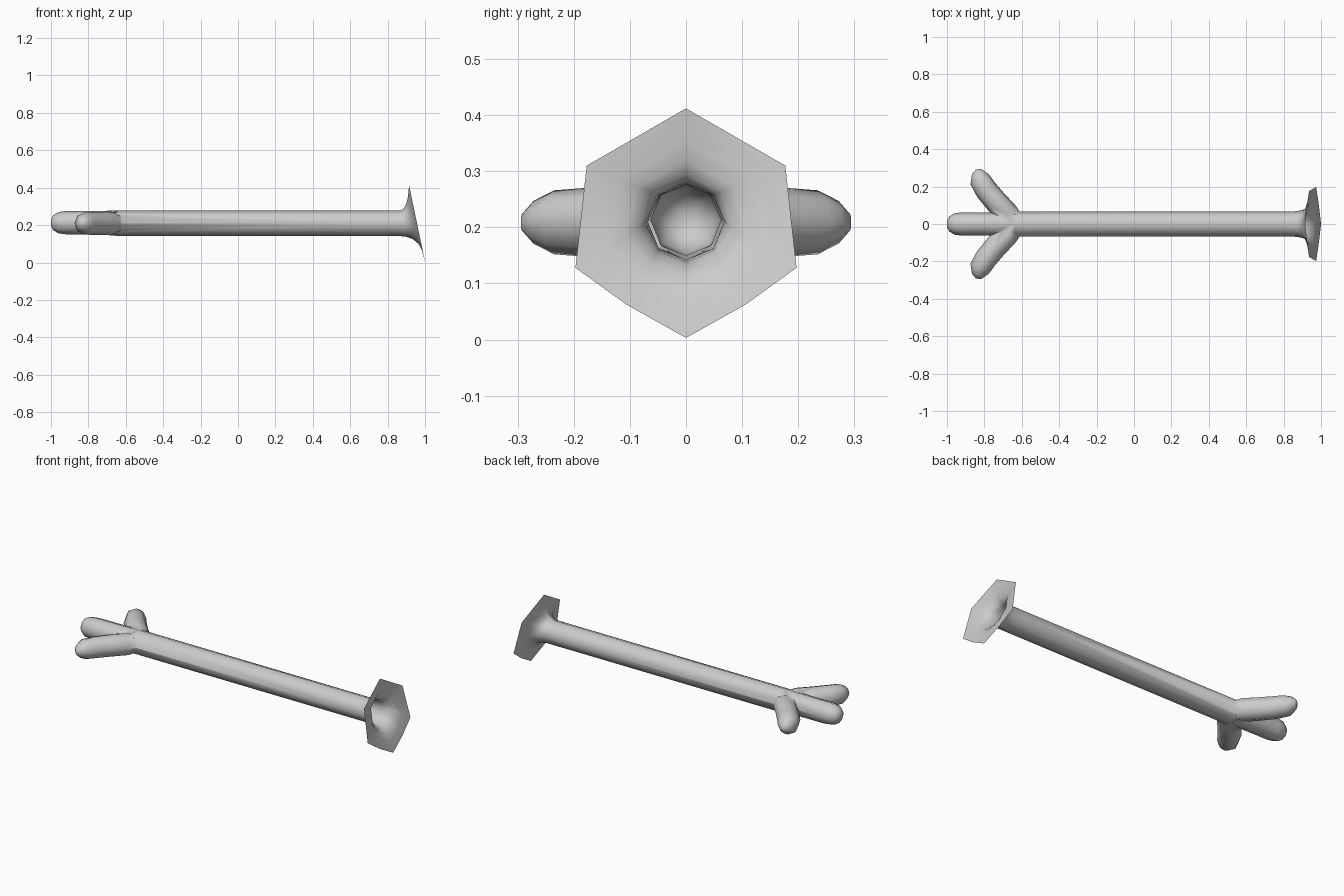
import bpy, bmesh, math
from mathutils import Vector

if "Cube" in bpy.data.objects:
    bpy.data.objects.remove(bpy.data.objects["Cube"])

SIDES = 8
AXIS_Z = 0.21
R = 0.068


def rim_x(z):
    """Slanted plane of the flared mouth."""
    return 1.0 - 0.085 * (z - 0.003) / 0.409


def circle(center, direction, radius):
    """Eight-sided ring around a path point, first corner on top."""
    side = Vector((0, 0, 1)).cross(direction).normalized()
    return [center + radius * (math.cos(a) * Vector((0, 0, 1)) + math.sin(a) * side)
            for a in (2 * math.pi * i / SIDES for i in range(SIDES))]


def solid(name, rings):
    """Closed solid bridged through a list of rings."""
    bm = bmesh.new()
    loops = [[bm.verts.new(p) for p in ring] for ring in rings]
    for a, b in zip(loops, loops[1:]):
        for i in range(SIDES):
            j = (i + 1) % SIDES
            bm.faces.new((a[i], a[j], b[j], b[i]))
    bm.faces.new(loops[0])
    bm.faces.new(loops[-1])
    bmesh.ops.recalc_face_normals(bm, faces=bm.faces)
    mesh = bpy.data.meshes.new(name)
    bm.to_mesh(mesh)
    bm.free()
    obj = bpy.data.objects.new(name, mesh)
    bpy.context.collection.objects.link(obj)
    return obj


# Stem with the middle finger at its left end
stem = [(-1.0, 0.018), (-0.988, 0.04), (-0.96, 0.057), (-0.92, 0.062),
        (-0.74, 0.063), (-0.64, R), (0.80, R), (0.86, R)]
rings = [circle(Vector((x, 0, AXIS_Z + (0.003 if x < -0.7 else 0))), Vector((1, 0, 0)), r)
         for x, r in stem]

# Flare blending from the round stem to the faceted slanted mouth
half = [(0, 0.412), (0.177, 0.31), (0.197, 0.128), (0.107, 0.063), (0, 0.003)]
outline = half + [(-y, z) for y, z in half[3:0:-1]]
rim = [Vector((rim_x(z), y, z)) for y, z in outline]
tube_end = rings[-1]
if tube_end[1].y < 0:
    rim = [rim[0]] + rim[:0:-1]
for t, s in [(0.03, 0.28), (0.12, 0.53), (0.3, 0.75), (0.55, 0.88), (1, 1)]:
    rings.append([Vector((a.x + (b.x - a.x) * s, a.y + (b.y - a.y) * t, a.z + (b.z - a.z) * t))
                  for a, b in zip(tube_end, rim)])
tube = solid("flared_tube", rings)

# Side fingers, curved outwards and merged into the stem
path = [(-0.60, 0.0, 0.03), (-0.675, 0.052, 0.063), (-0.74, 0.122, 0.062), (-0.79, 0.182, 0.061),
        (-0.822, 0.235, 0.057), (-0.829, 0.272, 0.038), (-0.831, 0.293, 0.014)]
bpy.context.view_layer.objects.active = tube
for sign in (1, -1):
    pts = [Vector((x, sign * y, AXIS_Z - 0.001)) for x, y, r in path]
    finger = solid("side_finger", [
        circle(p, pts[min(i + 1, len(pts) - 1)] - pts[max(i - 1, 0)], path[i][2])
        for i, p in enumerate(pts)])
    mod = tube.modifiers.new("join", 'BOOLEAN')
    mod.operation = 'UNION'
    mod.solver = 'EXACT'
    mod.object = finger
    bpy.ops.object.modifier_apply(modifier=mod.name)
    bpy.data.objects.remove(finger)

# Open the mouth so the tube is hollow
bm = bmesh.new()
bm.from_mesh(tube.data)
cap = [f for f in bm.faces if all(abs(v.co.x - rim_x(v.co.z)) < 1e-4 for v in f.verts)]
bmesh.ops.delete(bm, geom=cap, context='FACES')
bm.to_mesh(tube.data)
bm.free()

tube.select_set(True)
bpy.ops.object.shade_smooth_by_angle(angle=math.radians(60))
